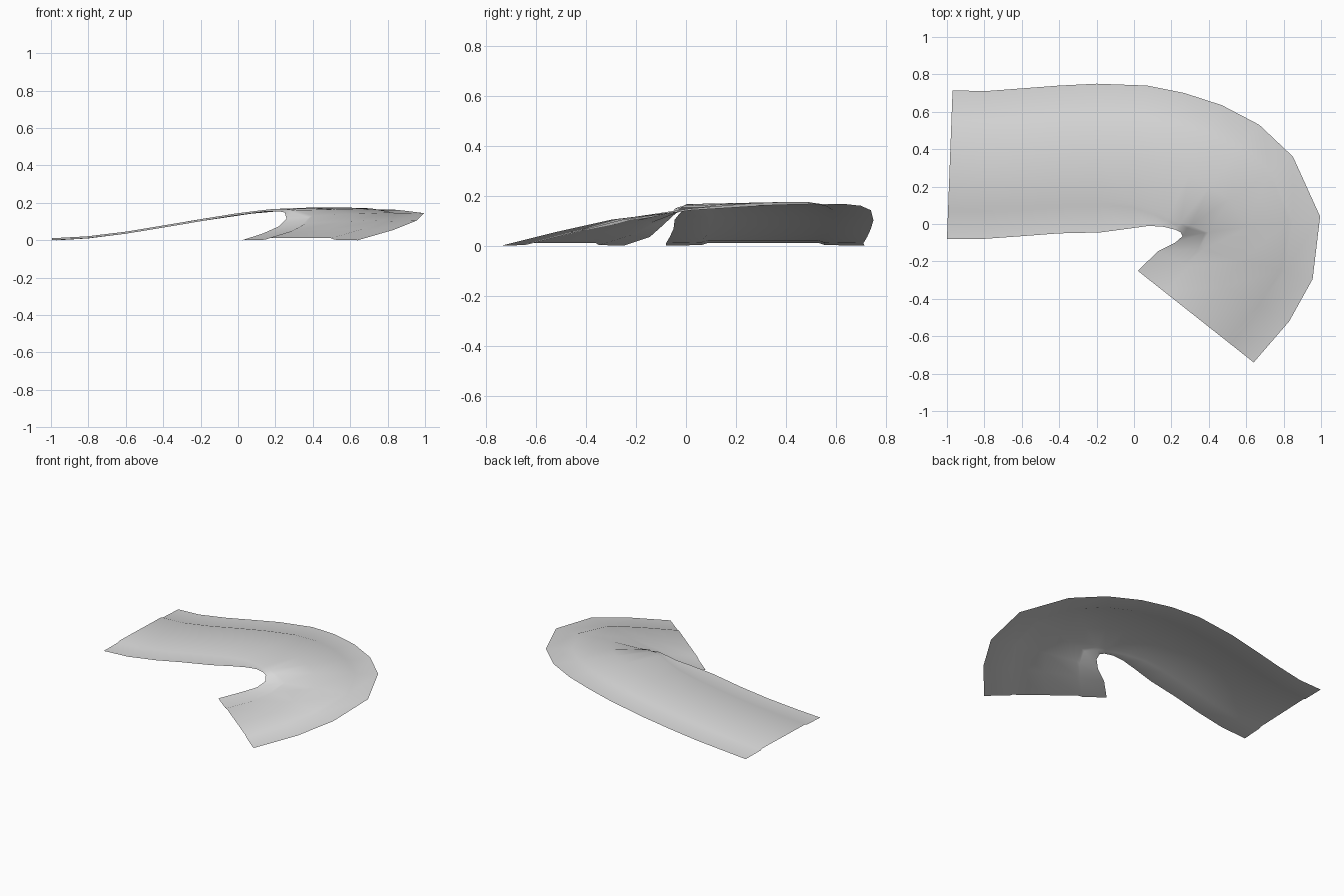
import bpy
import bmesh
from mathutils import Vector

# Remove the default cube only
default_cube = bpy.data.objects.get("Cube")
if default_cube:
    bpy.data.objects.remove(default_cube, do_unlink=True)


def make_material(name, colour):
    material = bpy.data.materials.new(name)
    material.use_nodes = True
    material.diffuse_color = colour
    shader = material.node_tree.nodes["Principled BSDF"]
    shader.inputs["Base Color"].default_value = colour
    return material


# Stations along the bend: outer edge point, inner edge point,
# and how far across the road the inner crease lies
STATIONS = [
    ((-.97, .715, 0), (-1, -.08, 0), .79),
    ((-.8, .71, .01), (-.81, -.08, .01), .79),
    ((-.6, .725, .035), (-.6, -.065, .035), .79),
    ((-.4, .74, .068), (-.4, -.05, .068), .79),
    ((-.2, .75, .102), (-.18, -.045, .105), .79),
    ((.07, .74, .142), (-.03, -.025, .13), .82),
    ((.27, .7, .16), (.08, -.01, .145), .88),
    ((.47, .635, .167), (.16, -.015, .155), .92),
    ((.67, .53, .167), (.22, -.03, .155), .94),
    ((.85, .36, .163), (.25, -.045, .148), .91),
    ((.995, .04, .145), (.26, -.065, .115), .81),
    ((.955, -.295, .105), (.22, -.1, .075), .8),
    ((.83, -.52, .055), (.13, -.145, .035), .77),
    ((.64, -.74, 0), (.02, -.25, 0), .77),
]
OUTER_CREASE = .23
LIP_WIDTH = .03
LIP_HEIGHT = .003
ROAD_HEIGHT = .011


def cross_section(outer, inner, inner_crease):
    """Points from the outer shoulder over the raised road to the inner shoulder."""
    outer, inner = Vector(outer), Vector(inner)
    inner_lip = inner_crease + min(LIP_WIDTH, (1 - inner_crease) / 2)
    middle = (OUTER_CREASE + inner_crease) / 2
    profile = [
        (0, 0),
        (OUTER_CREASE - LIP_WIDTH, LIP_HEIGHT),
        (OUTER_CREASE, ROAD_HEIGHT),
        (middle, ROAD_HEIGHT),
        (inner_crease, ROAD_HEIGHT),
        (inner_lip, LIP_HEIGHT),
        (1, 0),
    ]
    points = []
    for across, height in profile:
        point = outer.lerp(inner, across)
        point.z += height
        points.append(point)
    return points


def build_strip(name, stations, material):
    """Bridge neighbouring cross-sections into one smooth open sheet."""
    bm = bmesh.new()
    rows = []
    for station in stations:
        rows.append([bm.verts.new(point) for point in cross_section(*station)])
    for row, following in zip(rows, rows[1:]):
        for column in range(len(row) - 1):
            face = bm.faces.new((row[column], row[column + 1],
                                 following[column + 1], following[column]))
            face.smooth = True
    mesh = bpy.data.meshes.new(name)
    bm.to_mesh(mesh)
    bm.free()
    mesh.materials.append(material)
    strip = bpy.data.objects.new(name, mesh)
    bpy.context.collection.objects.link(strip)
    return strip


# Curved road with sloping shoulders, rising to the bend and ramping down
road_grey = make_material("light_grey", (.7, .7, .7, 1))
build_strip("curved_road", STATIONS, road_grey)
